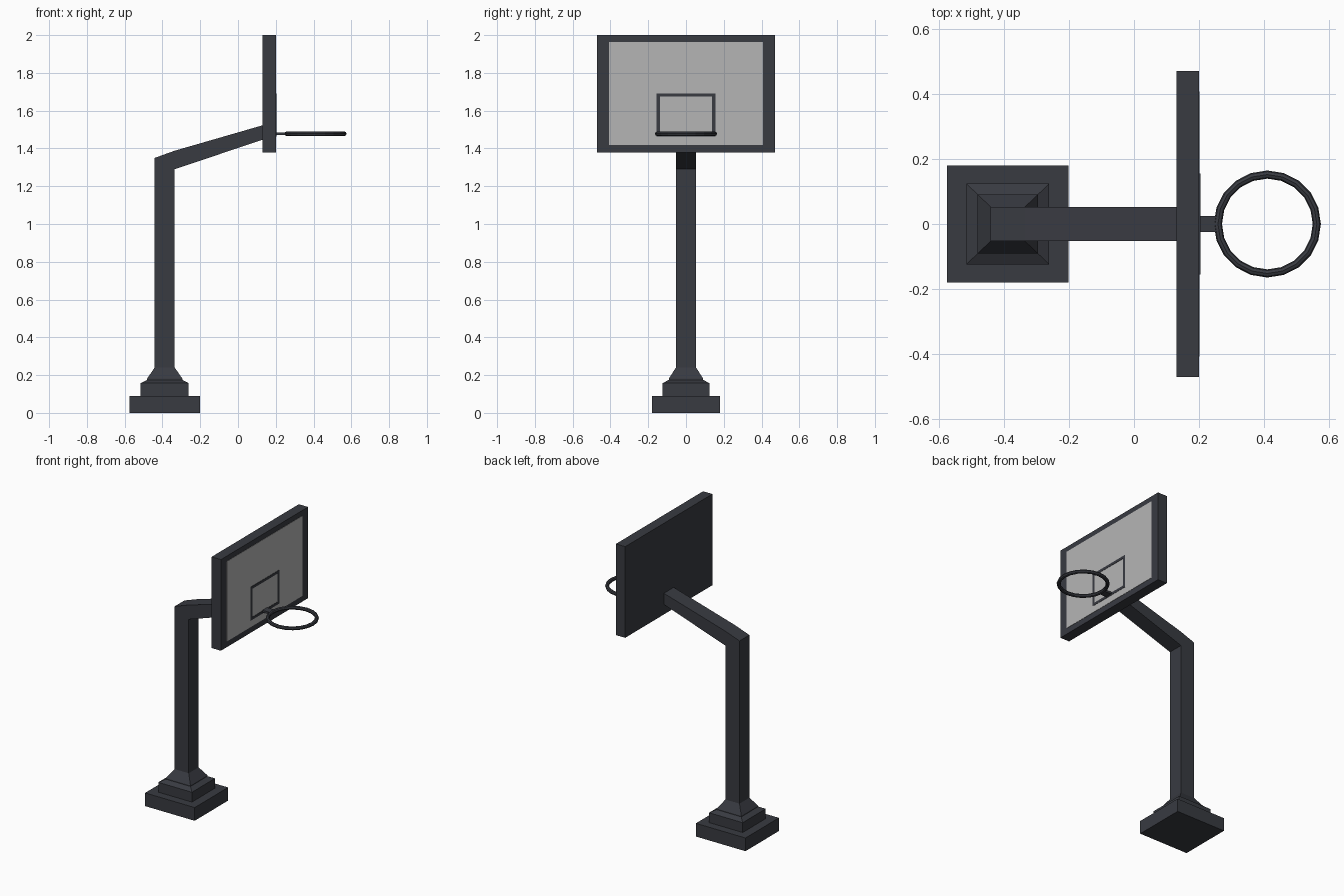
import bpy, bmesh
from math import cos, sin, tau

if "Cube" in bpy.data.objects:
    bpy.data.objects.remove(bpy.data.objects["Cube"])


def material(name, color):
    m = bpy.data.materials.new(name)
    m.diffuse_color = color
    m.use_nodes = True
    m.node_tree.nodes["Principled BSDF"].inputs["Base Color"].default_value = m.diffuse_color
    return m


DARK = material("dark_metal", (0.04, 0.043, 0.053, 1))
PANEL = material("panel_grey", (0.46, 0.46, 0.46, 1))


def finish(name, bm, mat):
    bmesh.ops.recalc_face_normals(bm, faces=bm.faces)
    me = bpy.data.meshes.new(name)
    bm.to_mesh(me)
    bm.free()
    me.materials.append(mat)
    ob = bpy.data.objects.new(name, me)
    bpy.context.collection.objects.link(ob)
    return ob


def loft(name, rings, mat=DARK, closed=False):
    """Skin a series of equal-length point rings, capped or looped."""
    bm = bmesh.new()
    rows = [[bm.verts.new(p) for p in r] for r in rings]
    n = len(rows[0])
    pairs = list(zip(rows, rows[1:]))
    if closed:
        pairs.append((rows[-1], rows[0]))
    else:
        bm.faces.new(rows[0])
        bm.faces.new(rows[-1])
    for a, b in pairs:
        for i in range(n):
            j = (i + 1) % n
            bm.faces.new((a[i], a[j], b[j], b[i]))
    return finish(name, bm, mat)


def box(name, x0, x1, y0, y1, z0, z1, mat=DARK):
    rect = [(x0, y0), (x1, y0), (x1, y1), (x0, y1)]
    return loft(name, [[(x, y, z) for x, y in rect] for z in (z0, z1)], mat)


# Stepped base: half widths (x, y) at each height
CX = -0.388
steps = [(0.187, 0.18, 0), (0.187, 0.18, 0.09), (0.127, 0.124, 0.09),
         (0.127, 0.124, 0.157), (0.093, 0.091, 0.175), (0.093, 0.091, 0.182),
         (0.053, 0.053, 0.24)]
loft("stepped_base", [[(CX + sx * hx, sy * hy, z) for sx, sy in
                       ((-1, -1), (1, -1), (1, 1), (-1, 1))]
                      for hx, hy, z in steps])

# Bent post: square tube swept up and out to the board
path = [((-0.441, 0.24), (-0.335, 0.24)),
        ((-0.441, 1.35), (-0.335, 1.29)),
        ((-0.335, 1.388), (-0.335, 1.29)),
        ((0.132, 1.523), (0.132, 1.447))]
W = 0.053
bm = bmesh.new()
profile = [path[0][0], path[0][1], path[1][1], path[3][1],
           path[3][0], path[2][0], path[1][0]]
face = bm.faces.new([bm.verts.new((x, -W, z)) for x, z in profile])
ext = bmesh.ops.extrude_face_region(bm, geom=[face])
bmesh.ops.translate(bm, vec=(0, 2 * W, 0),
                    verts=[v for v in ext["geom"] if isinstance(v, bmesh.types.BMVert)])
finish("bent_post", bm, DARK)

# Backboard, pale playing face and target square
box("backboard", 0.13, 0.2, -0.47, 0.47, 1.378, 2.0)
box("board_panel", 0.19, 0.202, -0.407, 0.407, 1.418, 1.964, PANEL)
T, Y, Z0, Z1 = 0.018, 0.155, 1.463, 1.692
for side, y in (("left", -Y), ("right", Y - T)):
    box("target_line_" + side, 0.195, 0.204, y, y + T, Z0, Z1)
for side, z in (("bottom", Z0), ("top", Z1 - T)):
    box("target_line_" + side, 0.195, 0.204, -Y + T, Y - T, z, z + T)

# Hoop and its bracket
R, r, N, M = 0.152, 0.0125, 20, 8
loft("hoop", [[(0.41 + (R + r * cos(tau * j / M)) * cos(tau * i / N),
                (R + r * cos(tau * j / M)) * sin(tau * i / N),
                1.478 + r * sin(tau * j / M)) for j in range(M)]
              for i in range(N)], closed=True)
box("hoop_bracket", 0.195, 0.262, -0.025, 0.025, 1.471, 1.485)
